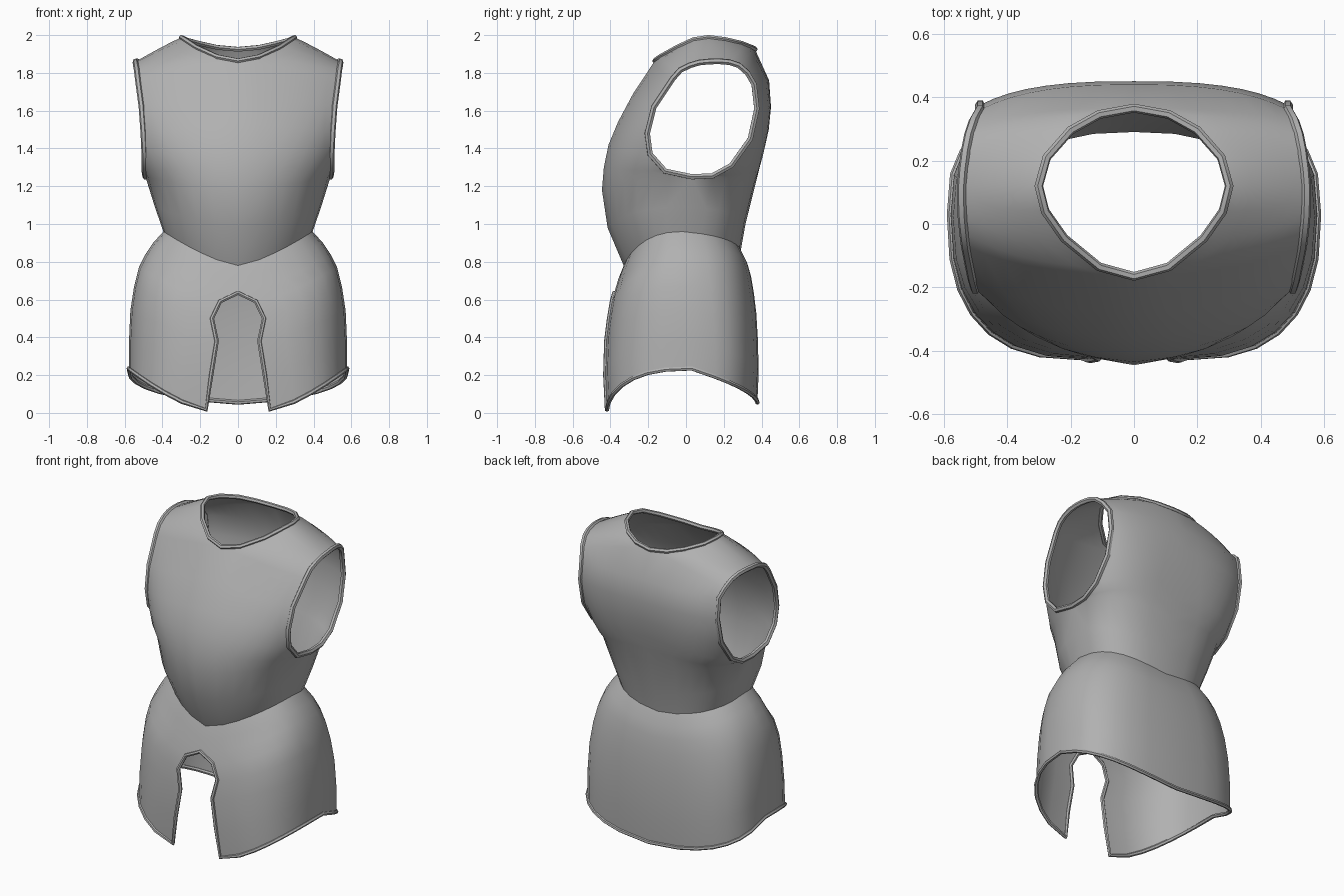
import bpy, bmesh
from math import sin, cos, radians
from mathutils import Vector

if "Cube" in bpy.data.objects:
    bpy.data.objects.remove(bpy.data.objects["Cube"])

COLS = 7
metal = bpy.data.materials.new("dark_metal")
metal.diffuse_color = (.44, .44, .44, 1)
metal.use_nodes = True
metal.node_tree.nodes["Principled BSDF"].inputs["Base Color"].default_value = metal.diffuse_color


def row(a, b, lim, e, ridge=0, k=0):
    """Curved row from centre/edge point a to side point b (partial superellipse)."""
    pts, L = [], radians(lim)
    for i in range(COLS + 1):
        t = L * i / COLS
        u = (sin(t) / sin(L)) ** e
        w = (1 - max(cos(t), 0) ** e) / (1 - max(cos(L), 0) ** e)
        if i == COLS:
            u = w = 1.0
        v = (1 - k) * u ** (1 + 0.4 * lim / 90) + k * w
        w = w * (1 - ridge) + u * ridge
        pts.append(Vector((a[0] + (b[0] - a[0]) * u,
                           a[1] + (b[1] - a[1]) * w,
                           a[2] + (b[2] - a[2]) * v)))
    return pts


def finish(ob):
    """Grey metal, smooth shading."""
    bpy.ops.object.select_all(action='DESELECT')
    ob.select_set(True)
    bpy.context.view_layer.objects.active = ob
    bpy.ops.object.convert(target='MESH')
    ob = bpy.context.object
    ob.data.materials.append(metal)
    bpy.ops.object.shade_smooth_by_angle(angle=radians(45))


def panels(name, grids):
    """Half shell made of row grids, mirrored over x."""
    bm = bmesh.new()
    for g in grids:
        vs = [[bm.verts.new(p) for p in r] for r in g]
        for r0, r1 in zip(vs, vs[1:]):
            for j in range(COLS):
                bm.faces.new((r0[j], r0[j + 1], r1[j + 1], r1[j]))
    bmesh.ops.remove_doubles(bm, verts=bm.verts, dist=0.0005)
    bmesh.ops.recalc_face_normals(bm, faces=bm.faces)
    if sum(f.normal.dot(Vector((f.calc_center_median().x, f.calc_center_median().y, 0)))
           for f in bm.faces) < 0:
        bmesh.ops.reverse_faces(bm, faces=bm.faces)
    me = bpy.data.meshes.new(name)
    bm.to_mesh(me)
    ob = bpy.data.objects.new(name, me)
    bpy.context.collection.objects.link(ob)
    ob.modifiers.new("mirror", 'MIRROR').merge_threshold = 0.001
    finish(ob)


def rim(name, pts, r=0.014):
    """Closed rolled edge along a loop of points."""
    cu = bpy.data.curves.new(name, 'CURVE')
    cu.dimensions = '3D'
    cu.bevel_depth, cu.bevel_resolution = r, 1
    sp = cu.splines.new('POLY')
    sp.points.add(len(pts) - 1)
    for p, c in zip(sp.points, pts):
        p.co = (*c, 1)
    sp.use_cyclic_u = True
    ob = bpy.data.objects.new(name, cu)
    bpy.context.collection.objects.link(ob)
    finish(ob)


def flip(pts):
    return [(-p[0], p[1], p[2]) for p in pts]


def full_loop(half):
    """Mirror a half loop that starts and ends on x = 0."""
    return list(half) + flip(half[1:-1])[::-1]


# Breastplate: centre line / neck edge points and side / arm hole points
waist_side = [(.395, -.02, .96), (.44, 0, 1.09), (.49, .03, 1.25)]
chest_mid = [(0, -.33, .78), (0, -.415, .98), (0, -.445, 1.18), (0, -.435, 1.3),
             (0, -.41, 1.42), (0, -.36, 1.54), (0, -.28, 1.69)]
neck_front = [(0, -.165, 1.864), (.11, -.135, 1.885), (.22, -.045, 1.935), (.28, .04, 1.975)]
arm_front = [(.495, -.11, 1.28), (.495, -.19, 1.37), (.50, -.205, 1.48), (.51, -.17, 1.62),
             (.53, -.07, 1.77), (.535, -.03, 1.815), (.54, .02, 1.84), (.542, .07, 1.855)]
shoulder = [((.3, .12, 1.987), (.542, .12, 1.86))]
front = list(zip(chest_mid + neck_front, waist_side + arm_front)) + shoulder
front_lim = [90, 90, 87, 77, 66, 60, 55, 48, 40, 30, 25, 20]
front_e = [.84, .83, .82, .82, .82, .84, .88, .92, .95, 1, 1, 1]
front_ridge = [.12] * 7 + [.1, .05, 0, 0, 0]

# Backplate
back_mid = [(0, .29, .86), (0, .315, 1.0), (0, .365, 1.2), (0, .39, 1.3),
            (0, .413, 1.39), (0, .438, 1.5), (0, .45, 1.62), (0, .44, 1.76)]
neck_back = [(0, .365, 1.925), (.11, .345, 1.935), (.2, .295, 1.955), (.275, .21, 1.975)]
arm_back = [(.49, .14, 1.255), (.49, .24, 1.31), (.487, .34, 1.45), (.485, .375, 1.61),
            (.485, .36, 1.74), (.505, .325, 1.80), (.52, .28, 1.84), (.53, .23, 1.857),
            (.538, .17, 1.862)]
back = list(zip(back_mid + neck_back, waist_side + arm_back)) + shoulder
back_lim = [90, 90, 88, 79, 66, 52, 48, 48, 42, 35, 30, 25, 20]
back_e = [.75, .72, .69, .68, .68, .7, .75, .8, .88, .95, 1, 1, 1]
back_k = [.3, .2, .1] + [0] * 10

panels("torso_plate", [
    [row(a, b, l, e, r) for (a, b), l, e, r in zip(front, front_lim, front_e, front_ridge)],
    [row(a, b, l, e, 0, k) for (a, b), l, e, k in zip(back, back_lim, back_e, back_k)]])

# Rolled edges of the neck and arm holes
rim("neck_rim", full_loop(neck_front + [shoulder[0][0]] + neck_back[::-1]))
arm = [waist_side[-1]] + arm_front + [shoulder[0][1]] + arm_back[::-1]
rim("arm_rim_left", arm, .016)
rim("arm_rim_right", flip(arm), .016)

# Skirt with the front slot
hip = [(.395, -.02, .96), (.45, -.01, .9), (.49, 0, .84), (.525, 0, .77),
       (.55, .01, .67), (.57, .02, .54), (.577, .03, .38), (.578, .03, .235)]
slot = [(0, -.33, .78), (0, -.358, .71), (0, -.38, .635), (.095, -.392, .59),
        (.138, -.407, .5), (.113, -.422, .38), (.142, -.427, .2), (.168, -.418, .016)]
seat = [(0, .29, .86), (0, .325, .79), (0, .345, .72), (0, .36, .63),
        (0, .372, .53), (0, .38, .4), (0, .385, .22), (0, .378, .055)]
n = len(hip) - 1
front_rows = [row(a, b, 90, .84 - .06 * i / n, .12 * (1 - i / n))
              for i, (a, b) in enumerate(zip(slot, hip))]
back_rows = [row(a, b, 90, .75 - .07 * i / n, 0, .3 + .35 * i / n)
             for i, (a, b) in enumerate(zip(seat, hip))]
panels("skirt_plate", [front_rows, back_rows])

# Rolled edge around the slot and hem
hem = [Vector(p) for p in slot[2:]] + front_rows[-1][1:] + back_rows[-1][::-1][1:]
rim("hem_rim", full_loop(hem), .012)
